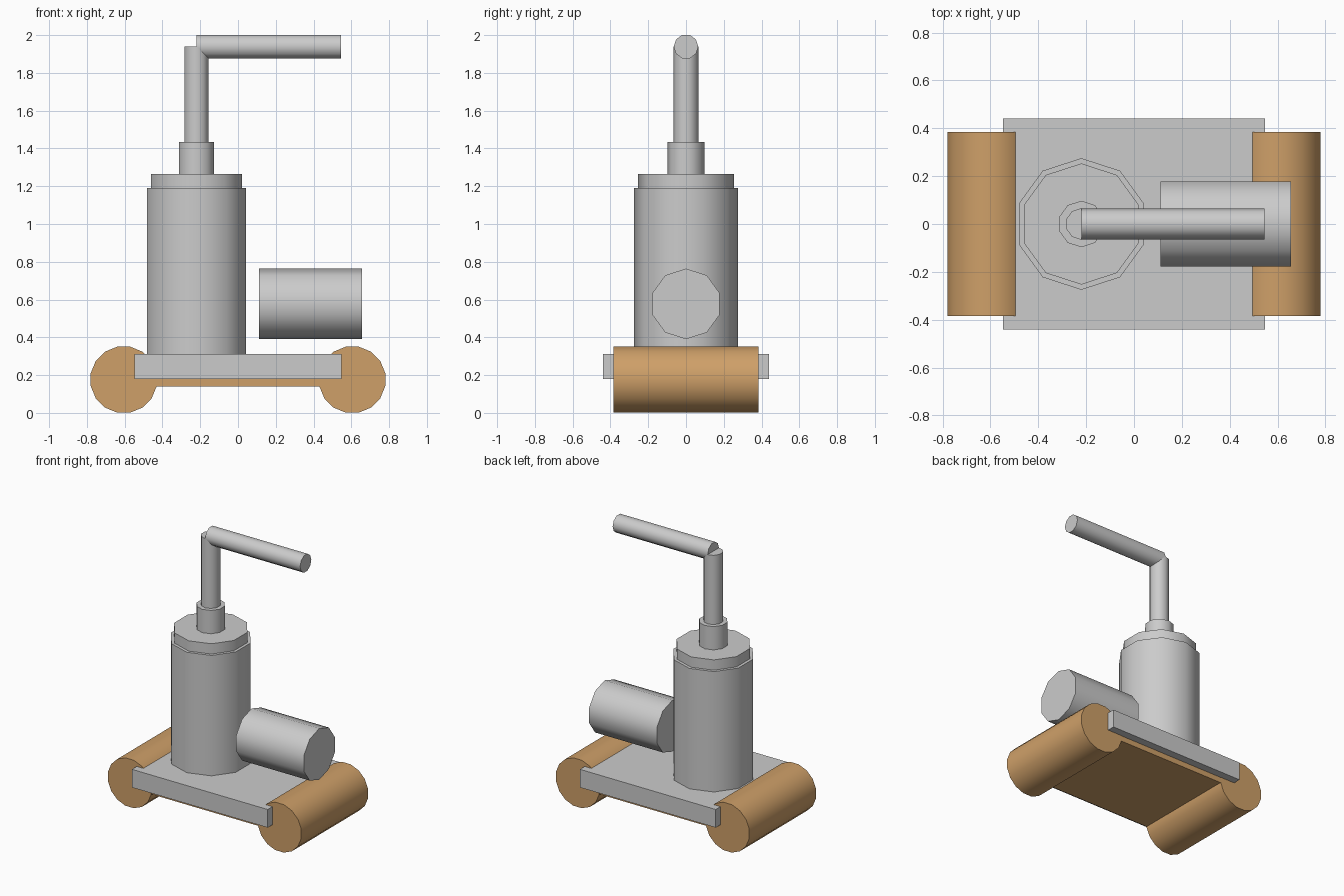
import bpy, bmesh
from math import pi, cos, sin, radians

if "Cube" in bpy.data.objects:
    bpy.data.objects.remove(bpy.data.objects["Cube"])


def finish(name, bm, mat=None, smooth=False):
    bmesh.ops.recalc_face_normals(bm, faces=bm.faces)
    me = bpy.data.meshes.new(name)
    bm.to_mesh(me)
    bm.free()
    ob = bpy.data.objects.new(name, me)
    bpy.context.collection.objects.link(ob)
    if mat:
        me.materials.append(mat)
    if smooth:
        bpy.ops.object.select_all(action='DESELECT')
        ob.select_set(True)
        bpy.context.view_layer.objects.active = ob
        bpy.ops.object.shade_smooth_by_angle(angle=radians(40))
    return ob


def prism(name, axis, start, end, radius, sides, centre, turn=0.0, mat=None):
    """Capped cylinder along axis; centre gives the two remaining coordinates."""
    bm = bmesh.new()
    rings = []
    for t in (start, end):
        ring = []
        for i in range(sides):
            a = turn + 2 * pi * i / sides
            co = [centre[0] + radius * cos(a), centre[1] + radius * sin(a)]
            co.insert("xyz".index(axis), t)
            ring.append(bm.verts.new(co))
        rings.append(ring)
        bm.faces.new(ring)
    for i in range(sides):
        j = (i + 1) % sides
        bm.faces.new((rings[0][i], rings[0][j], rings[1][j], rings[1][i]))
    return finish(name, bm, mat, smooth=True)


def box(name, hx, hy, z0, z1, mat=None):
    bm = bmesh.new()
    bmesh.ops.create_cube(bm, size=1)
    for v in bm.verts:
        v.co = (v.co.x * 2 * hx, v.co.y * 2 * hy, z0 + (v.co.z + 0.5) * (z1 - z0))
    return finish(name, bm, mat)


wood = bpy.data.materials.new("wood")
wood.diffuse_color = (0.62, 0.35, 0.14, 1)
wood.use_nodes = True
wood.node_tree.nodes["Principled BSDF"].inputs["Base Color"].default_value = wood.diffuse_color

# Base: two wooden rollers, a wooden board and the metal plate
for side, label in ((-1, "left"), (1, "right")):
    prism(label + "_roller", 'y', -0.385, 0.385, 0.178, 16,
          (side * 0.605, 0.176), pi / 16, wood)
box("wooden_board", 0.55, 0.383, 0.14, 0.25, wood)
box("base_plate", 0.548, 0.44, 0.18, 0.312)

# Upright cylinder, stacked in steps up to the crank post
for name, z0, z1, r in (("tank", 0.312, 1.19, 0.275),
                        ("tank_cap", 1.19, 1.265, 0.253),
                        ("collar", 1.265, 1.435, 0.097),
                        ("crank_post", 1.435, 1.94, 0.066)):
    prism(name, 'z', z0, z1, r, 10, (-0.22, 0), pi / 2)

# Horizontal handle and the separate motor drum
prism("handle", 'x', -0.22, 0.546, 0.065, 10, (0, 1.939))
prism("motor_drum", 'x', 0.11, 0.656, 0.187, 10, (0, 0.577), pi / 2)
